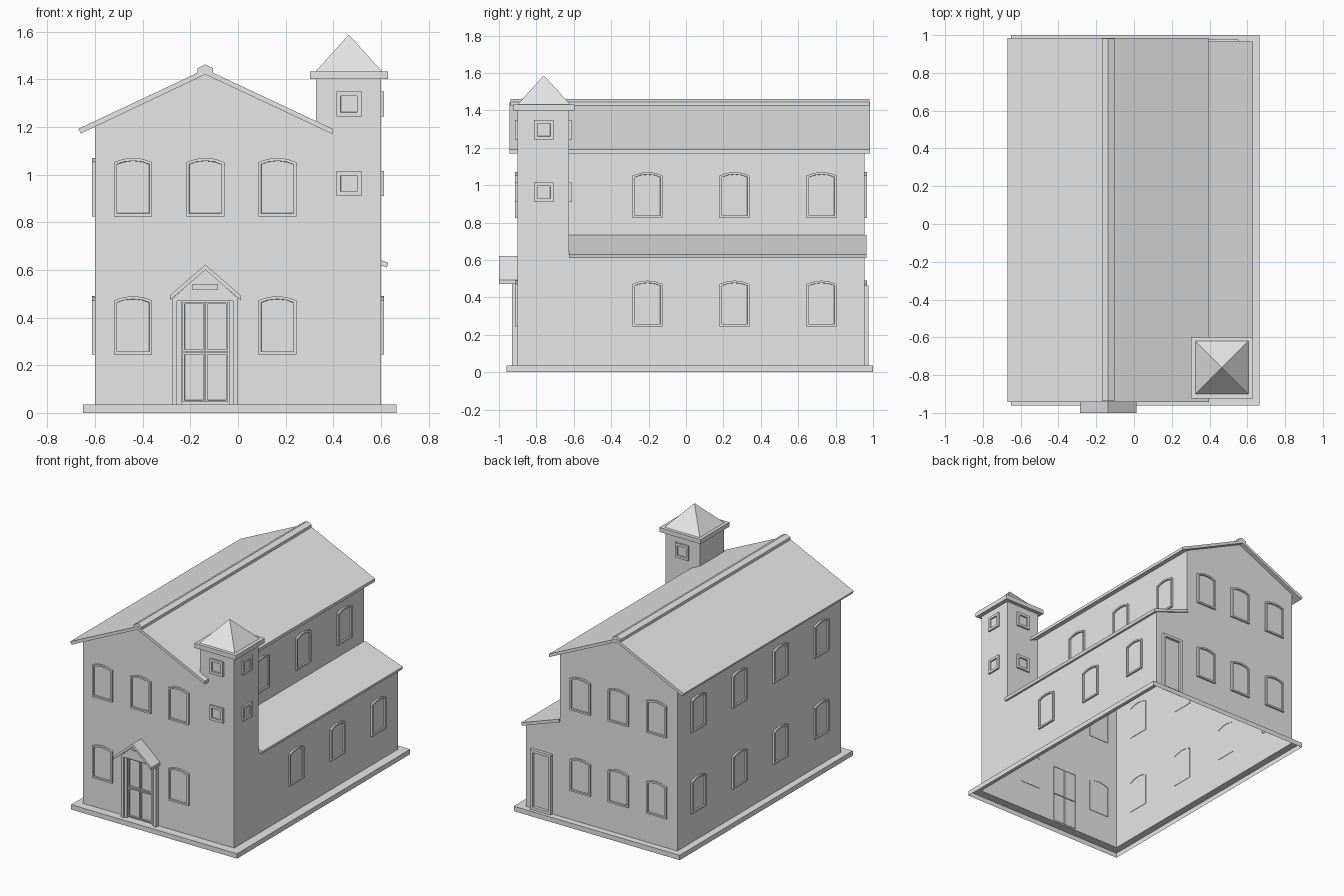
import bpy, bmesh
from math import radians, sqrt
from mathutils import Matrix

cube = bpy.data.objects.get("Cube")
if cube:
    bpy.data.objects.remove(cube, do_unlink=True)

# Single plain material
grey = bpy.data.materials.new("plain_grey")
grey.use_nodes = True
colour = (0.8, 0.8, 0.8, 1)
grey.diffuse_color = colour
grey.node_tree.nodes["Principled BSDF"].inputs["Base Color"].default_value = colour

# Key planes of the building
GROUND = 0.035
LEFT, INNER, RIGHT = -0.6, 0.33, 0.6
FRONT, BACK, TOWER_BACK = -0.9, 0.955, -0.625
RIDGE_X = -0.137
TOWER_X, TOWER_Y = 0.465, -0.76


def finish(name, bm):
    mesh = bpy.data.meshes.new(name)
    bm.to_mesh(mesh)
    bm.free()
    mesh.materials.append(grey)
    obj = bpy.data.objects.new(name, mesh)
    bpy.context.collection.objects.link(obj)
    return obj


def prism(name, profile, y0, y1, open_bottom=False):
    """Extrude an x-z profile along y."""
    bm = bmesh.new()
    face = bm.faces.new([bm.verts.new((x, y0, z)) for x, z in profile])
    geom = bmesh.ops.extrude_face_region(bm, geom=[face], use_keep_orig=True)["geom"]
    moved = [v for v in geom if isinstance(v, bmesh.types.BMVert)]
    bmesh.ops.translate(bm, verts=moved, vec=(0, y1 - y0, 0))
    bmesh.ops.recalc_face_normals(bm, faces=bm.faces)
    if open_bottom:
        low = [f for f in bm.faces if f.normal.z < -0.9]
        bmesh.ops.delete(bm, geom=low, context="FACES")
    return finish(name, bm)


def box(name, x0, x1, y0, y1, z0, z1, open_bottom=False):
    return prism(name, [(x0, z0), (x1, z0), (x1, z1), (x0, z1)], y0, y1, open_bottom)


def opening(name, place, angle, width, height, rise=0.0, border=0.012, depth=0.013):
    """Raised frame with a recessed pane; faces -y before turning."""
    half, spring = width / 2, height - rise
    outline = [(-half, 0), (half, 0), (half, spring)]
    if rise:
        for t in (0.5, 0, -0.5):
            outline.append((t * half, spring + rise * (1 - t * t)))
    outline.append((-half, spring))
    bm = bmesh.new()
    face = bm.faces.new([bm.verts.new((x, -depth, z)) for x, z in outline])
    rim = bmesh.ops.extrude_edge_only(bm, edges=list(face.edges))["geom"]
    for v in rim:
        if isinstance(v, bmesh.types.BMVert):
            v.co.y = 0.003
    bmesh.ops.inset_individual(bm, faces=[face], thickness=border, use_even_offset=True)
    bmesh.ops.inset_individual(bm, faces=[face], thickness=0.001,
                               depth=0.003 - depth, use_even_offset=True)
    bmesh.ops.recalc_face_normals(bm, faces=bm.faces)
    bm.transform(Matrix.Translation(place) @ Matrix.Rotation(radians(angle), 4, "Z"))
    return finish(name, bm)


def window(name, x, y, z, angle):
    opening(name, (x, y, z), angle, 0.16, 0.245, 0.018)


# Plinth: open ring around the foot of the walls
bm = bmesh.new()
outer, inner = (-0.65, 0.665, -0.96, 1.0), (LEFT, RIGHT, FRONT, BACK)
loops = []
for (x0, x1, y0, y1), z in ((outer, 0), (outer, GROUND), (inner, GROUND)):
    loops.append([bm.verts.new((x, y, z)) for x, y in ((x0, y0), (x1, y0), (x1, y1), (x0, y1))])
for low, high in zip(loops, loops[1:]):
    for i in range(4):
        j = (i + 1) % 4
        bm.faces.new((low[i], low[j], high[j], high[i]))
finish("plinth", bm)

# Main walls with the lean-to in one hollow shell
prism("walls", [(LEFT, GROUND), (LEFT, 1.205), (RIDGE_X, 1.42), (INNER, 1.205),
                (INNER, 0.725), (RIGHT, 0.622), (RIGHT, GROUND)], FRONT, BACK, True)

# Main roof, ridge cap and lean-to roof
prism("main_roof", [(-0.67, 1.192), (RIDGE_X, 1.442), (0.396, 1.192), (0.396, 1.17),
                    (RIDGE_X, 1.42), (-0.66, 1.172)], -0.943, 0.985)
prism("ridge_cap", [(-0.17, 1.425), (-0.17, 1.446), (RIDGE_X, 1.462), (-0.104, 1.446),
                    (-0.104, 1.425), (RIDGE_X, 1.44)], -0.938, 0.982)
prism("lean_to_roof", [(INNER, 0.735), (0.63, 0.63), (0.625, 0.61), (INNER, 0.713)],
      TOWER_BACK, 0.966)

# Corner tower
box("tower_walls", INNER - 0.003, RIGHT, FRONT, TOWER_BACK, 0.62, 1.4, True)
box("tower_cornice", 0.303, 0.63, -0.924, -0.597, 1.4, 1.432)
bm = bmesh.new()
bmesh.ops.create_cone(bm, cap_ends=True, segments=4, radius1=0.14 * sqrt(2), radius2=0, depth=0.155)
bm.transform(Matrix.Translation((TOWER_X, TOWER_Y, 1.5095)) @ Matrix.Rotation(radians(45), 4, "Z"))
finish("tower_roof", bm)

for z in (0.91, 1.243):
    for side, x, y, angle in (("front", TOWER_X, FRONT, 0), ("side", RIGHT, TOWER_Y, 90),
                              ("back", TOWER_X, TOWER_BACK, 180)):
        opening("tower_window_" + side, (x, y, z), angle, 0.105, 0.105, border=0.018)

# Arched windows on both floors
LOW, HIGH = 0.245, 0.825
for z in (LOW, HIGH):
    for x in (-0.44, RIDGE_X, 0.165):
        window("back_window", x, BACK, z, 180)
        if z == HIGH or x != RIDGE_X:
            window("front_window", x, FRONT, z, 0)
    for y in (-0.67, -0.205, 0.26, 0.725):
        window("left_wall_window", LEFT, y, z, -90)
        if y > TOWER_BACK:
            window("right_wall_window", RIGHT if z == LOW else INNER, y, z, 90)

# Back door of the lean-to
opening("back_door", (0.472, BACK, GROUND), 180, 0.165, 0.43, border=0.02, depth=0.022)

# Front door: jambs, panels, pediment and canopy
for s in (-1, 1):
    for name, a, b, depth in (("door_post", 0.118, 0.138, 0.03), ("door_jamb", 0.1, 0.118, 0.02)):
        x0, x1 = sorted((RIDGE_X + s * a, RIDGE_X + s * b))
        box(name, x0, x1, FRONT - depth, FRONT, GROUND, 0.485)
    for z in (0.045, 0.257):
        opening("door_panel", (RIDGE_X + s * 0.048, FRONT, z), 0, 0.094, 0.208,
                border=0.008, depth=0.012)
prism("door_pediment", [(RIDGE_X - 0.138, 0.47), (RIDGE_X + 0.138, 0.47),
                        (RIDGE_X + 0.138, 0.48), (RIDGE_X, 0.602), (RIDGE_X - 0.138, 0.48)],
      FRONT - 0.03, FRONT)
box("pediment_plate", RIDGE_X - 0.053, RIDGE_X + 0.053, FRONT - 0.037, FRONT - 0.03, 0.516, 0.541)
prism("door_canopy", [(RIDGE_X - 0.149, 0.493), (RIDGE_X, 0.622), (RIDGE_X + 0.149, 0.493),
                      (RIDGE_X + 0.149, 0.472), (RIDGE_X, 0.6), (RIDGE_X - 0.149, 0.472)],
      -1.0, FRONT)
